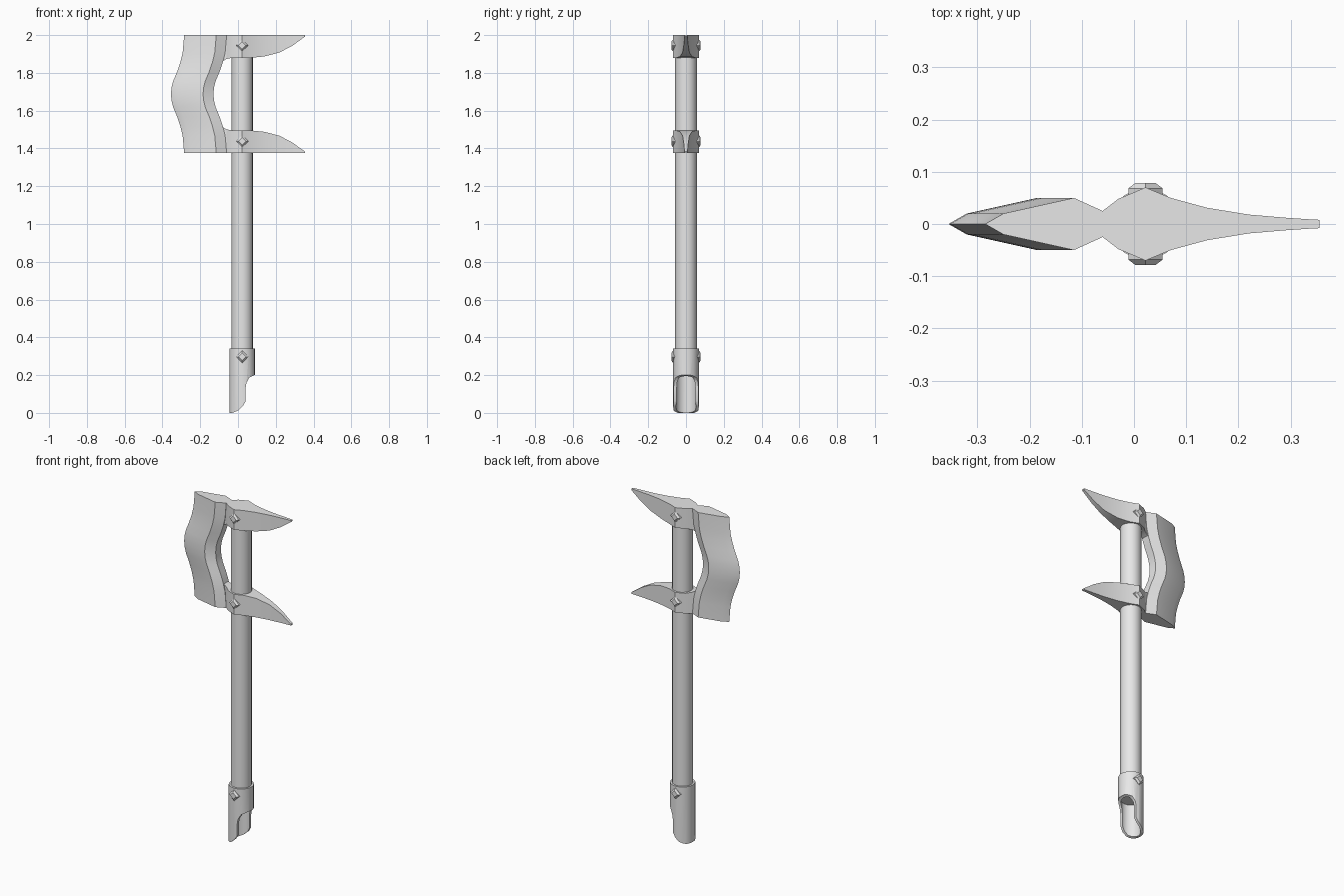
import bpy, bmesh, math

default = bpy.data.objects.get("Cube")
if default:
    bpy.data.objects.remove(default, do_unlink=True)

GREY = (0.8, 0.8, 0.8, 1)
metal = bpy.data.materials.new("plain grey")
metal.use_nodes = True
metal.diffuse_color = GREY
metal.node_tree.nodes["Principled BSDF"].inputs["Base Color"].default_value = GREY

AXIS_X = 0.022          # centre line of the shaft
MID_Z = 1.6875          # the head is symmetric about this height
HALF_Z = 0.3125


def loft(name, rings, smooth=None, closed=False):
    """Skin a row of rings; cap the ends, or join the last ring to the first."""
    bm = bmesh.new()
    rows = [[bm.verts.new(p) for p in ring] for ring in rings]
    pairs = list(zip(rows, rows[1:]))
    if closed:
        pairs.append((rows[-1], rows[0]))
    else:
        bm.faces.new(rows[0])
        bm.faces.new(rows[-1])
    for a, b in pairs:
        for i in range(len(a)):
            j = (i + 1) % len(a)
            bm.faces.new((a[i], a[j], b[j], b[i]))
    bmesh.ops.recalc_face_normals(bm, faces=bm.faces)
    mesh = bpy.data.meshes.new(name)
    bm.to_mesh(mesh)
    bm.free()
    mesh.materials.append(metal)
    obj = bpy.data.objects.new(name, mesh)
    bpy.context.collection.objects.link(obj)
    if smooth:
        smooth_edges(obj, smooth)
    return obj


def smooth_edges(obj, degrees):
    bpy.ops.object.select_all(action='DESELECT')
    obj.select_set(True)
    bpy.context.view_layer.objects.active = obj
    bpy.ops.object.shade_smooth_by_angle(angle=math.radians(degrees))


def circle(radius, z, sides=20):
    turns = [2 * math.pi * i / sides for i in range(sides)]
    return [(AXIS_X + radius * math.cos(t), radius * math.sin(t), z) for t in turns]


# Shaft
loft("shaft", [circle(0.057, 0.2), circle(0.057, 1.98)], smooth=35)

# Hollow end sleeve, cut away on one side like a scoop
sleeve = loft("end_sleeve", [circle(0.068, -0.0), circle(0.068, 0.34),
                             circle(0.053, 0.34), circle(0.053, 0.0)], closed=True)
scoop = [(0.2, 0.2), (0.085, 0.2), (0.06, 0.187), (0.045, 0.16), (0.04, 0.13),
         (0.04, 0.06), (0.025, 0.035), (0.0, 0.012), (-0.03, 0.0),
         (-0.03, -0.1), (0.2, -0.1)]
cutter = loft("scoop_cutter", [[(x, y, z) for x, z in scoop] for y in (-0.2, 0.2)])
cutter.hide_render = True
cut = sleeve.modifiers.new("scoop", 'BOOLEAN')
cut.operation = 'DIFFERENCE'
cut.solver = 'EXACT'
cut.object = cutter
bpy.context.view_layer.objects.active = sleeve
bpy.ops.object.modifier_apply(modifier=cut.name)
bpy.data.objects.remove(cutter, do_unlink=True)
smooth_edges(sleeve, 35)

# Horned brackets: (x, half thickness, height)
horn = [(-0.085, 0.018, 0.14), (-0.06, 0.025, 0.126), (-0.03, 0.048, 0.12),
        (AXIS_X, 0.07, 0.12), (0.07, 0.05, 0.12), (0.14, 0.031, 0.113),
        (0.22, 0.018, 0.092), (0.29, 0.012, 0.055), (0.335, 0.009, 0.022),
        (0.355, 0.008, 0.008)]
for name, side in (("upper_horn", 1), ("lower_horn", -1)):
    rings = []
    for x, w, h in horn:
        outer = MID_Z + side * HALF_Z
        inner = outer - side * h
        rings.append([(x, -w, outer), (x, w, outer), (x, w, inner), (x, -w, inner)])
    loft(name, rings, smooth=20)

# Blade: one plan outline, pushed outward towards the middle height
half_plan = [(-0.25, 0.02), (-0.115, 0.05), (-0.06, 0.025)]
plan = [(-0.285, 0)] + half_plan + [(x, -y) for x, y in reversed(half_plan)]
bulge = [(HALF_Z, 0.0), (0.22, 0.008), (0.17, 0.02), (0.12, 0.037),
         (0.07, 0.058), (0.035, 0.067)]
levels = bulge + [(0, 0.07)] + [(-z, d) for z, d in reversed(bulge)]
loft("blade", [[(x - d, y, MID_Z + z) for x, y in plan] for z, d in levels], smooth=20)

# Diamond studs on the front and back
for place, z in (("upper", 1.945), ("lower", 1.438), ("sleeve", 0.297)):
    for face, side in (("front", -1), ("back", 1)):
        rings = []
        for depth, r in ((0.05, 0.033), (0.068, 0.033), (0.078, 0.02)):
            y = side * depth
            rings.append([(AXIS_X + r, y, z), (AXIS_X, y, z + r),
                          (AXIS_X - r, y, z), (AXIS_X, y, z - r)])
        loft(f"{place}_{face}_stud", rings)
